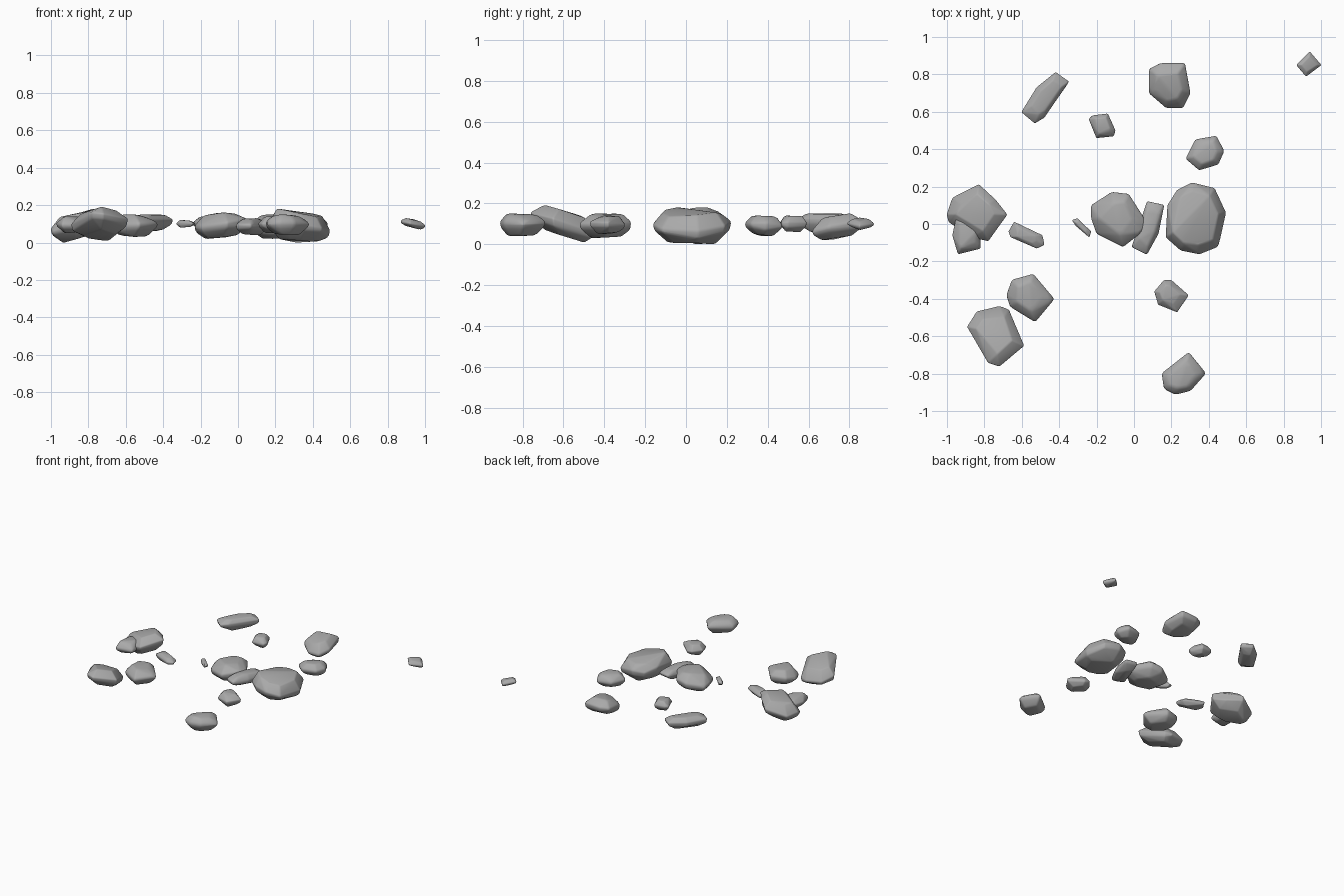
import bpy
import bmesh
import random
from mathutils import Vector

random.seed(4)

default_cube = bpy.data.objects.get("Cube")
if default_cube:
    bpy.data.objects.remove(default_cube, do_unlink=True)

# One plain grey for all the stones
stone = bpy.data.materials.new("stone_grey")
stone.use_nodes = True
stone_colour = (0.4, 0.4, 0.4, 1)
stone.diffuse_color = stone_colour
shader = stone.node_tree.nodes["Principled BSDF"]
shader.inputs["Base Color"].default_value = stone_colour
shader.inputs["Roughness"].default_value = 0.9


def fit(verts, axis, low, high):
    """Stretch the vertices along one axis to lie between low and high."""
    values = [v.co[axis] for v in verts]
    start, span = min(values), max(values) - min(values)
    for v in verts:
        v.co[axis] = low + (v.co[axis] - start) * (high - low) / span


def rock(name, outline, bottom, top, slope=(0, 0), crown=0.6):
    """Worn stone: hull of stacked, shrinking outline rings with rounded edges.

    Outline and heights are in hundredths; slope tilts the stone in x and y."""
    points = [Vector((x, y, 0)) / 100 for x, y in outline]
    centre = sum(points, Vector()) / len(points)
    low, high = bottom / 100, top / 100
    reach = max((p - centre).length for p in points)
    half = (high - low) / 2
    # tilted stones are thinner than their full height
    half = max(half * 0.4, half - reach * 0.7 * Vector(slope).length)

    bm = bmesh.new()
    rings = ((-1, 0.58), (-0.35, 0.95), (0.2, 1), (1, crown))
    for level, scale in rings:
        for p in points:
            wobble = random.uniform(-0.08, 0.08) if abs(level) == 1 else 0
            offset = (p - centre) * (scale + wobble)
            tilt = offset.x * slope[0] + offset.y * slope[1]
            height = half * (level + random.uniform(-0.18, 0.18)) + tilt
            bm.verts.new(centre + offset + Vector((0, 0, height)))

    hull = bmesh.ops.convex_hull(bm, input=bm.verts[:])
    loose = set(hull["geom_interior"]) | set(hull["geom_unused"])
    bmesh.ops.delete(bm, geom=[g for g in loose if isinstance(g, bmesh.types.BMVert)])
    bmesh.ops.dissolve_limit(bm, angle_limit=0.2, verts=bm.verts[:], edges=bm.edges[:])
    bmesh.ops.bevel(bm, geom=bm.edges[:], offset=half * 0.22, segments=2,
                    profile=0.5, affect='EDGES', clamp_overlap=True)

    for axis in range(2):
        extent = [p[axis] for p in points]
        fit(bm.verts, axis, min(extent), max(extent))
    fit(bm.verts, 2, low, high)
    bmesh.ops.recalc_face_normals(bm, faces=bm.faces[:])
    for face in bm.faces:
        face.smooth = True

    mesh = bpy.data.meshes.new(name)
    bm.to_mesh(mesh)
    bm.free()
    mesh.materials.append(stone)
    obj = bpy.data.objects.new(name, mesh)
    bpy.context.collection.objects.link(obj)
    return obj


# Large boulders
rock("left_boulder", [(-100, 5), (-97, 14), (-83, 21), (-74, 13), (-68, 5),
                      (-78, -9), (-87, -7), (-99, 1)], 1, 19, slope=(0.25, 0))
rock("front_left_boulder", [(-89, -55), (-84, -47), (-72, -44), (-67, -46),
                            (-59, -65), (-72, -76), (-78, -74)], 2, 20, slope=(0, -0.3))
rock("middle_boulder", [(-23, 10), (-12, 17), (-3, 16), (6, 2), (4, -4),
                        (-6, -12), (-20, -5), (-23, 3)], 3, 17, slope=(0.1, 0))
rock("right_boulder", [(17, -7), (18, 10), (23, 18), (31, 22), (43, 19),
                       (49, 6), (45, -12), (35, -16), (25, -14)], 1, 19,
     slope=(-0.12, 0), crown=0.7)
rock("back_boulder", [(8, 83), (8, 70), (17, 62), (26, 62), (30, 70),
                      (27, 86), (14, 86)], 3, 16, slope=(0, 0.15))

# Medium stones
rock("back_left_stone", [(-60, 60), (-53, 54), (-48, 57), (-36, 74),
                         (-35, 76), (-42, 81), (-52, 73)], 6, 15)
rock("back_right_stone", [(28, 35), (35, 29), (45, 32), (48, 39),
                          (44, 47), (33, 45)], 4, 14)
rock("front_left_stone", [(-68, -38), (-65, -30), (-54, -27), (-43, -40),
                          (-53, -52), (-66, -44)], 3, 15)
rock("front_right_stone", [(15, -80), (29, -69), (38, -80), (30, -89),
                           (22, -91), (16, -88)], 4, 15)
rock("middle_slab", [(-1, -12), (7, -16), (13, -5), (16, 10), (7, 12), (3, 0)], 4, 13)
rock("left_slab", [(-97, -6), (-94, -16), (-82, -13), (-82, -4),
                   (-88, 5), (-95, 3)], 5, 14)

# Small pebbles
rock("front_pebble", [(11, -36), (16, -30), (20, -30), (29, -38),
                      (23, -47), (13, -43)], 5, 14)
rock("flat_pebble", [(-67, -4), (-64, 1), (-49, -6), (-48, -11),
                     (-52, -13), (-66, -7)], 5, 11)
rock("tiny_pebble", [(-33, 2), (-30, 3), (-23, -4), (-24, -7), (-31, -1)], 8, 12)
rock("back_pebble", [(-24, 56), (-20, 46), (-11, 47), (-10, 50),
                     (-14, 59), (-22, 58)], 6, 14)
rock("far_pebble", [(87, 85), (94, 92), (100, 85), (92, 79)], 7, 13, slope=(-0.2, 0))

# Rest the lowest stones on the ground
for obj in bpy.context.collection.objects:
    if obj.type == 'MESH' and obj.data.materials[:1] == [stone]:
        obj.location.z = -0.01 if obj.name.endswith("_boulder") else 0
